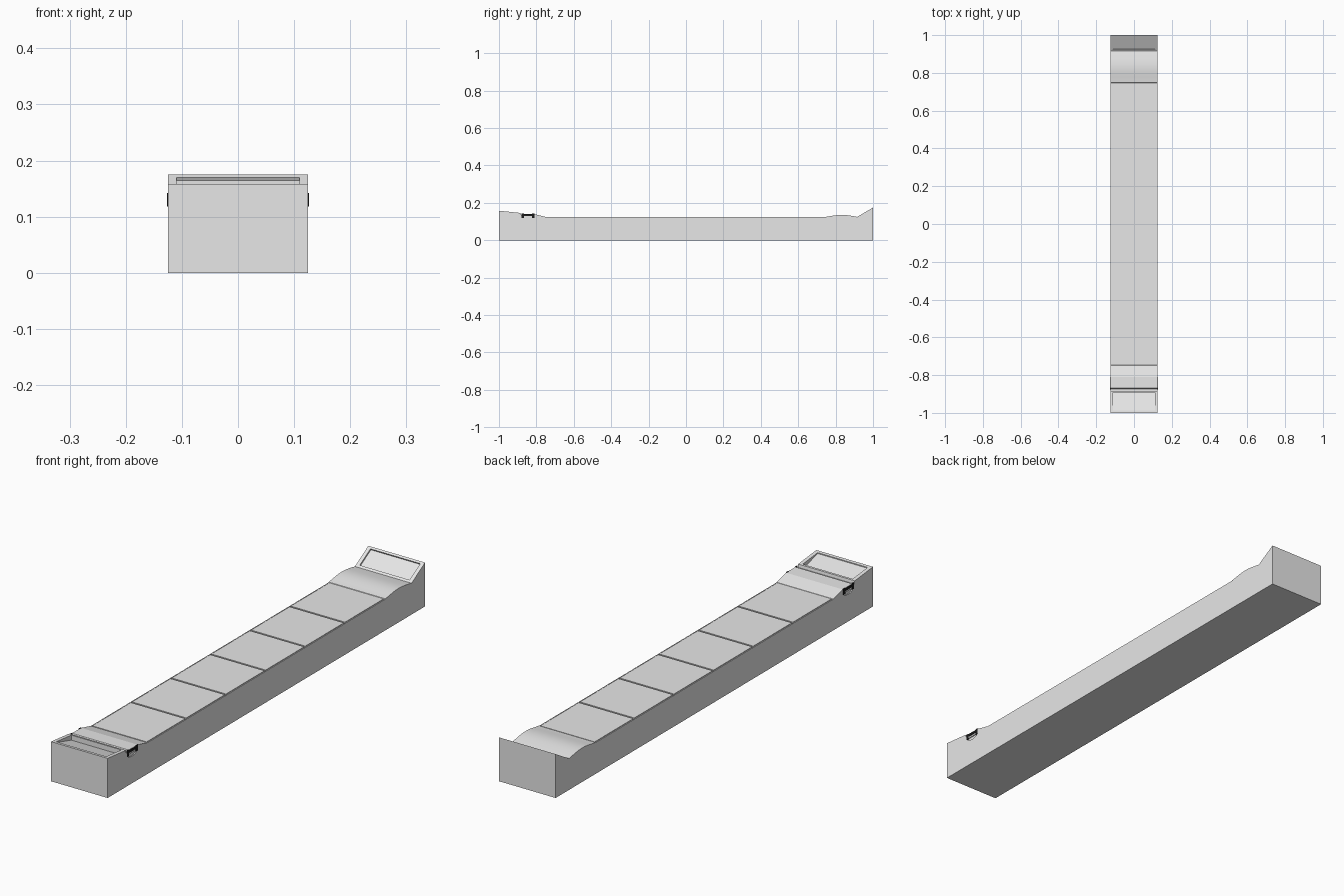
import bpy, bmesh, math
from mathutils import Matrix

if "Cube" in bpy.data.objects:
    bpy.data.objects.remove(bpy.data.objects["Cube"])


def material(name, v):
    m = bpy.data.materials.new(name)
    m.diffuse_color = (v, v, v, 1)
    m.use_nodes = True
    m.node_tree.nodes["Principled BSDF"].inputs["Base Color"].default_value = m.diffuse_color
    return m


grey = material("light grey", 0.8)
black = material("black", 0.01)
HW = 0.125


def add(name, bm, mat=grey):
    bmesh.ops.recalc_face_normals(bm, faces=bm.faces)
    me = bpy.data.meshes.new(name)
    bm.to_mesh(me)
    bm.free()
    ob = bpy.data.objects.new(name, me)
    bpy.context.collection.objects.link(ob)
    me.materials.append(mat)
    return ob


def extrude_x(name, prof, hw, mat=grey):
    bm = bmesh.new()
    f = bm.faces.new([bm.verts.new((-hw, y, z)) for y, z in prof])
    r = bmesh.ops.extrude_face_region(bm, geom=[f])
    vs = [v for v in r["geom"] if isinstance(v, bmesh.types.BMVert)]
    bmesh.ops.translate(bm, verts=vs, vec=(2 * hw, 0, 0))
    return add(name, bm, mat)


def box(name, size, loc, tilt=0.0, mat=grey):
    bm = bmesh.new()
    m = Matrix.Translation(loc) @ Matrix.Rotation(tilt, 4, 'X') @ Matrix.Diagonal((*size, 1))
    bmesh.ops.create_cube(bm, size=1, matrix=m)
    return add(name, bm, mat)


def cut(ob, cutter):
    cutter.hide_render = True
    mod = ob.modifiers.new("cut", 'BOOLEAN')
    mod.operation = 'DIFFERENCE'
    mod.solver = 'EXACT'
    mod.object = cutter
    bpy.context.view_layer.objects.active = ob
    bpy.ops.object.modifier_apply(modifier=mod.name)
    bpy.data.objects.remove(cutter)


# long body: side profile with raised ends and a smooth hump
top = [(-1, .158), (-.885, .146), (-.883, .134), (-.873, .134), (-.868, .141),
       (-.81, .140), (-.75, .125), (-.746, .119), (.746, .119), (.75, .126)]
N = 12
for i in range(1, N):
    t = i / N
    top.append((.75 + .165 * t, .126 + .010 * math.sin(math.pi * t) ** 1.3))
top += [(.915, .125), (1, .175)]
body = extrude_x("long_body", [(-1, 0)] + top + [(1, 0)], HW)

# sunken front panel whose floor drops towards the deck
cut(body, extrude_x("front_panel_cutter",
                    [(-.987, .20), (-.987, .153), (-.893, .127), (-.893, .20)], .11))
# sunken back panel
b = math.atan2(.050, .085)
cut(body, box("back_panel_cutter", (.22, .078, .012), (0, .958, .1503), b))

# side pockets under the front step, with a black strip and notched ends
for s in (-1, 1):
    pts = [(-.845 + .03 * math.cos(k * math.pi / 8), .122 - .014 * math.sin(k * math.pi / 8))
           for k in range(9)]
    c = extrude_x("pocket_cutter", pts, .004)
    c.data.transform(Matrix.Translation((s * HW, 0, 0)))
    cut(body, c)
    box("pocket_strip", (.003, .066, .011), (s * HW, -.845, .134), 0, black)
    for y in (-.873, -.817):
        box("pocket_end", (.003, .012, .024), (s * HW, y, .130), 0, black)

# six deck tiles with narrow gaps
for i in range(6):
    box("deck_tile_%d" % (i + 1), (.239, .243, .012), (0, -.625 + .25 * i, .1195))

# thin side rims flanking the tiles
for s in (-1, 1):
    box("side_rim", (.003, 1.5, .01), (s * .1235, 0, .1195))

# smooth the hump, keep hard edges
bpy.ops.object.select_all(action='DESELECT')
body.select_set(True)
bpy.context.view_layer.objects.active = body
bpy.ops.object.shade_smooth_by_angle(angle=math.radians(8))
